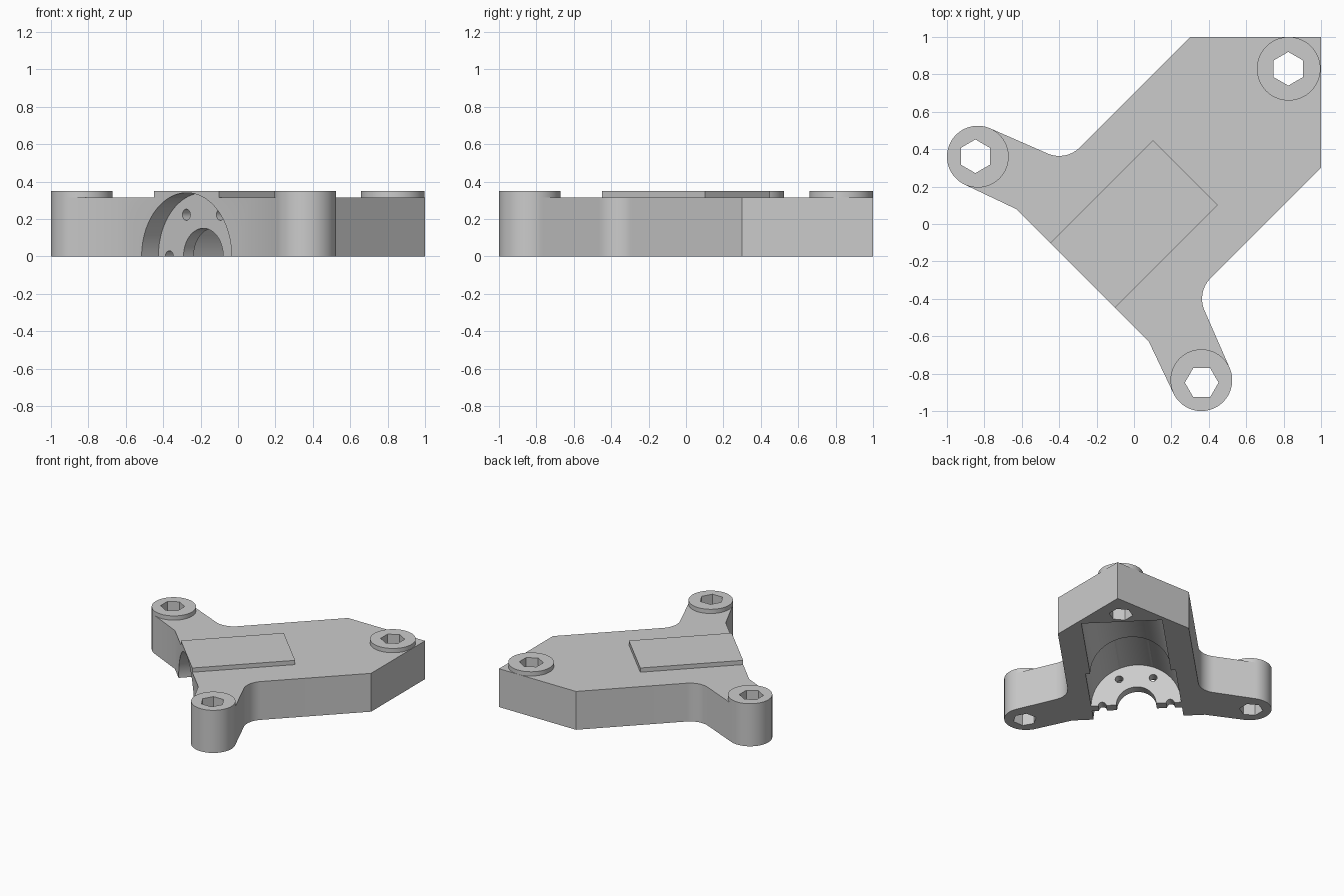
import bpy, bmesh
from math import sin, cos, radians, pi, sqrt
from mathutils import Matrix, Vector

cube = bpy.data.objects.get("Cube")
if cube:
    bpy.data.objects.remove(cube)

grey = bpy.data.materials.new("plain_grey")
grey.use_nodes = True
grey.diffuse_color = (0.6, 0.6, 0.6, 1)
grey.node_tree.nodes["Principled BSDF"].inputs["Base Color"].default_value = (0.6, 0.6, 0.6, 1)

BODY_TOP, RAISED_TOP = 0.315, 0.35
AXIS = Vector((1, 1, 0)).normalized()      # diagonal symmetry axis
SIDE = Vector((-1, 1, 0)).normalized()


def finish(bm, name):
    bmesh.ops.recalc_face_normals(bm, faces=bm.faces)
    mesh = bpy.data.meshes.new(name)
    bm.to_mesh(mesh)
    bm.free()
    mesh.materials.append(grey)
    obj = bpy.data.objects.new(name, mesh)
    bpy.context.collection.objects.link(obj)
    return obj


def prism(name, points, low, high):
    bm = bmesh.new()
    face = bm.faces.new([bm.verts.new((p[0], p[1], low)) for p in points])
    new = bmesh.ops.extrude_face_region(bm, geom=[face])["geom"]
    verts = [g for g in new if isinstance(g, bmesh.types.BMVert)]
    bmesh.ops.translate(bm, verts=verts, vec=(0, 0, high - low))
    return finish(bm, name)


def rod(radius, start, end, side=0, height=0, segments=96):
    """Cylinder lying along the diagonal axis."""
    turn = AXIS.to_track_quat('Z', 'Y').to_matrix().to_4x4()
    place = Matrix.Translation(AXIS * (start + end) / 2 + SIDE * side + Vector((0, 0, height)))
    bm = bmesh.new()
    bmesh.ops.create_cone(bm, cap_ends=True, segments=segments, radius1=radius,
                          radius2=radius, depth=end - start, matrix=place @ turn)
    return finish(bm, "cutter")


def arc(cx, cy, radius, first, last, steps):
    angles = [radians(first + (last - first) * i / steps) for i in range(steps + 1)]
    return [(cx + radius * cos(a), cy + radius * sin(a)) for a in angles]


def cut(obj, cutter):
    cutter.hide_render = True
    mod = obj.modifiers.new("cut", 'BOOLEAN')
    mod.operation, mod.solver, mod.object = 'DIFFERENCE', 'EXACT', cutter
    bpy.context.view_layer.objects.active = obj
    bpy.ops.object.modifier_apply(modifier=mod.name)
    bpy.data.objects.remove(cutter)


def hexagon(cx, cy, first):
    return prism("cutter", arc(cx, cy, 0.09, first, first + 300, 5), -0.1, 0.5)


# Body outline: one half, then mirrored across the diagonal
half = [(0.3, 1.0)]
half += arc(-0.4, 0.52, 0.156, -45, -115, 14)
half += arc(-0.835, 0.36, 0.165, 65, 245, 40)
half += [(-0.63, 0.08)]
outline = [(1, 1)] + half + [(y, x) for x, y in reversed(half)]
body = prism("bracket_body", outline, 0, BODY_TOP)

# Raised pad over the round channel
front = -0.55 / sqrt(2)
corners = [AXIS * u + SIDE * v for u, v in
           ((front, -0.245), (-front, -0.245), (-front, 0.245), (front, 0.245))]
pad = prism("raised_pad", corners, BODY_TOP, RAISED_TOP)

# Front recess and rear pocket, leaving a flange between them
for start, end in ((-0.6, -0.262), (-0.185, 0.3)):
    for part in (body, pad):
        cut(part, rod(0.34, start, end))
cut(body, rod(0.305, 0.2, 1.06))
cut(body, rod(0.15, -0.4, 0.0))

# Flange screw holes
for k in range(4):
    a = k * pi / 3
    cut(body, rod(0.03, -0.4, 0.0, 0.257 * cos(a), 0.257 * sin(a), 24))

# Bosses with hexagonal through holes
parts = [body, pad]
for name, cx, cy, radius, hx, hy, turn in (
        ("left_boss", 0.36, -0.835, 0.165, 0.362, -0.848, 0),
        ("right_boss", -0.835, 0.36, 0.165, -0.848, 0.362, 90),
        ("rear_boss", 0.827, 0.83, 0.17, 0.825, 0.83, 90)):
    ring = arc(cx, cy, radius, 65, 425, 80)[:-1]
    boss = prism(name, ring, BODY_TOP, RAISED_TOP)
    for part in (boss, body):
        cut(part, hexagon(hx, hy, turn))
    parts.append(boss)

# Smooth curved walls, keep edges sharp
bpy.ops.object.select_all(action='DESELECT')
for part in parts:
    part.select_set(True)
bpy.context.view_layer.objects.active = body
bpy.ops.object.shade_smooth_by_angle(angle=radians(25))
